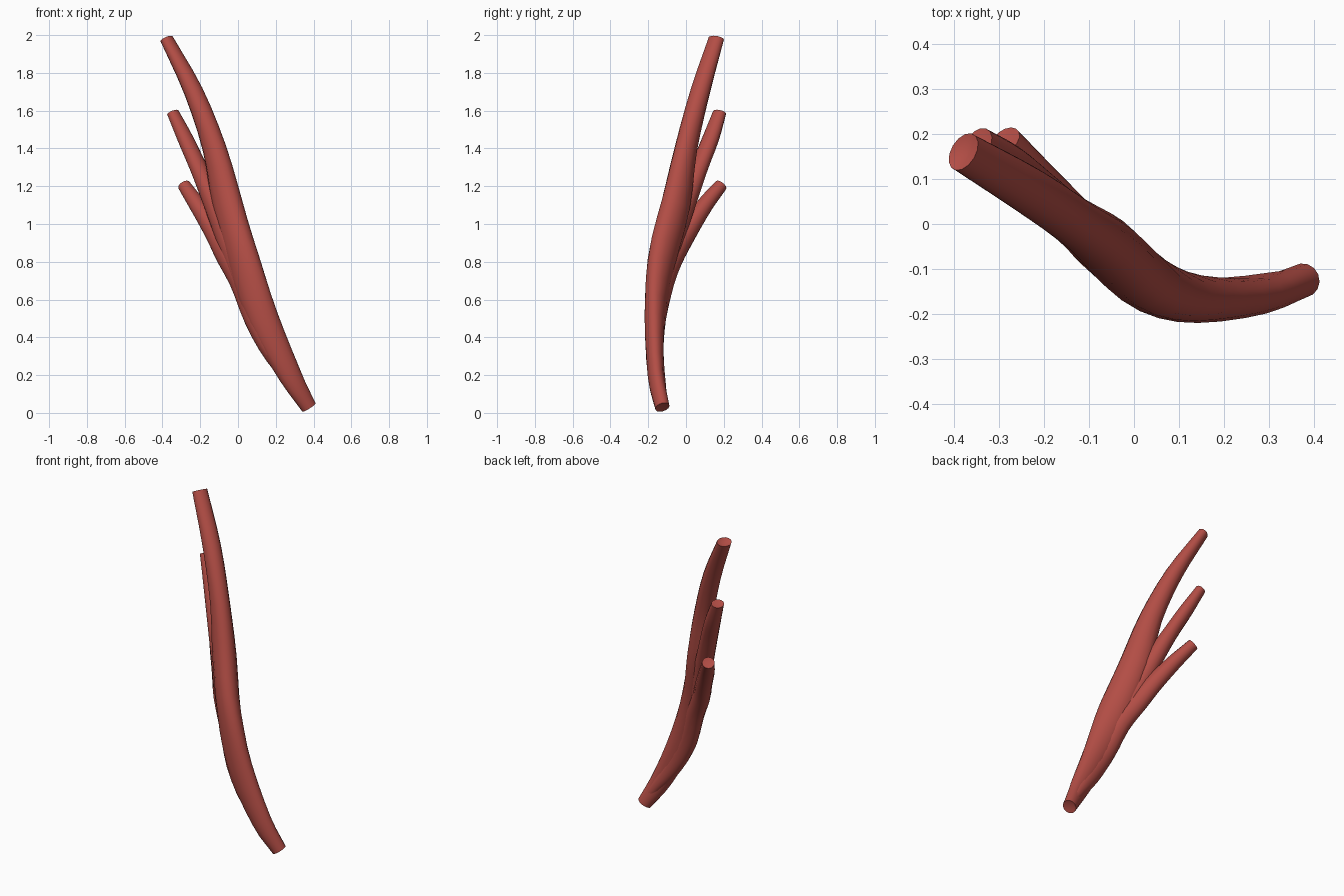
import bpy, bmesh, math
from mathutils import Vector

cube = bpy.data.objects.get("Cube")
if cube:
    bpy.data.objects.remove(cube, do_unlink=True)

mat = bpy.data.materials.new("muscle_red")
mat.use_nodes = True
RED = (0.45, 0.075, 0.06, 1)
mat.diffuse_color = RED
mat.node_tree.nodes["Principled BSDF"].inputs["Base Color"].default_value = RED

SIDES, STEPS = 14, 3


def spline(rows):
    """Catmull-Rom through rows of (x, y, z, half width, half thickness)."""
    pts = [Vector(r) for r in rows]
    pts = [2 * pts[0] - pts[1]] + pts + [2 * pts[-1] - pts[-2]]
    out = []
    for a, b, c, d in zip(pts, pts[1:], pts[2:], pts[3:]):
        for i in range(STEPS):
            t = i / STEPS
            out.append(0.5 * (2 * b + (c - a) * t + (2 * a - 5 * b + 4 * c - d) * t ** 2
                              + (3 * b - a - 3 * c + d) * t ** 3))
    return out + [pts[-2]]


def strap(name, rows):
    """Loft oval rings square to a path, with slightly hollow ends."""
    path = spline(rows)
    centres = [Vector(p[:3]) for p in path]
    last = len(path) - 1
    bm = bmesh.new()
    rings = []
    for i, p in enumerate(path):
        tangent = (centres[min(i + 1, last)] - centres[max(i - 1, 0)]).normalized()
        thick = tangent.cross(Vector((0, 0, 1))).normalized()
        wide = thick.cross(tangent)
        ring = []
        for k in range(SIDES):
            a = math.tau * k / SIDES
            ring.append(bm.verts.new(centres[i] + wide * p[3] * math.cos(a)
                                     + thick * p[4] * math.sin(a)))
        rings.append(ring)
    for low, high in zip(rings, rings[1:]):
        for k in range(SIDES):
            n = (k + 1) % SIDES
            bm.faces.new((low[k], low[n], high[n], high[k]))
    for ring, inner in ((rings[0], centres[1]), (rings[-1], centres[-2])):
        mid = sum((v.co for v in ring), Vector()) / SIDES
        hub = bm.verts.new(mid.lerp(inner, 0.15))
        for k in range(SIDES):
            bm.faces.new((ring[k], ring[(k + 1) % SIDES], hub))
    bmesh.ops.recalc_face_normals(bm, faces=bm.faces)
    mesh = bpy.data.meshes.new(name)
    bm.to_mesh(mesh)
    bm.free()
    mesh.materials.append(mat)
    obj = bpy.data.objects.new(name, mesh)
    bpy.context.collection.objects.link(obj)
    bpy.ops.object.select_all(action="DESELECT")
    obj.select_set(True)
    bpy.context.view_layer.objects.active = obj
    bpy.ops.object.shade_smooth_by_angle(angle=math.radians(50))


# Long strap carrying the bottom end and the highest tip
strap("main_strap", [
    (.375, -.125, .03, .043, .038), (.275, -.16, .2, .062, .042),
    (.13, -.165, .5, .085, .054), (.03, -.13, .8, .094, .064),
    (-.055, -.055, 1.1, .09, .068), (-.125, .0, 1.4, .066, .056),
    (-.235, .075, 1.7, .05, .053), (-.378, .16, 1.98, .032, .045)])

# Middle slip, splitting off behind the main strap
strap("middle_slip", [
    (.21, -.16, .35, .04, .035), (.07, -.15, .6, .06, .045),
    (-.03, -.09, .85, .065, .052), (-.125, -.005, 1.1, .058, .052),
    (-.21, .07, 1.3, .044, .05), (-.278, .13, 1.45, .04, .047),
    (-.345, .178, 1.59, .03, .038)])

# Lowest slip, forming the rear edge and the shortest tip
strap("lower_slip", [
    (.34, -.135, .1, .03, .033), (.2, -.16, .3, .055, .042),
    (.095, -.155, .5, .065, .048), (.015, -.115, .7, .065, .05),
    (-.07, -.055, .85, .062, .05), (-.135, .015, .97, .054, .048),
    (-.215, .1, 1.1, .044, .045), (-.285, .185, 1.205, .034, .036)])
